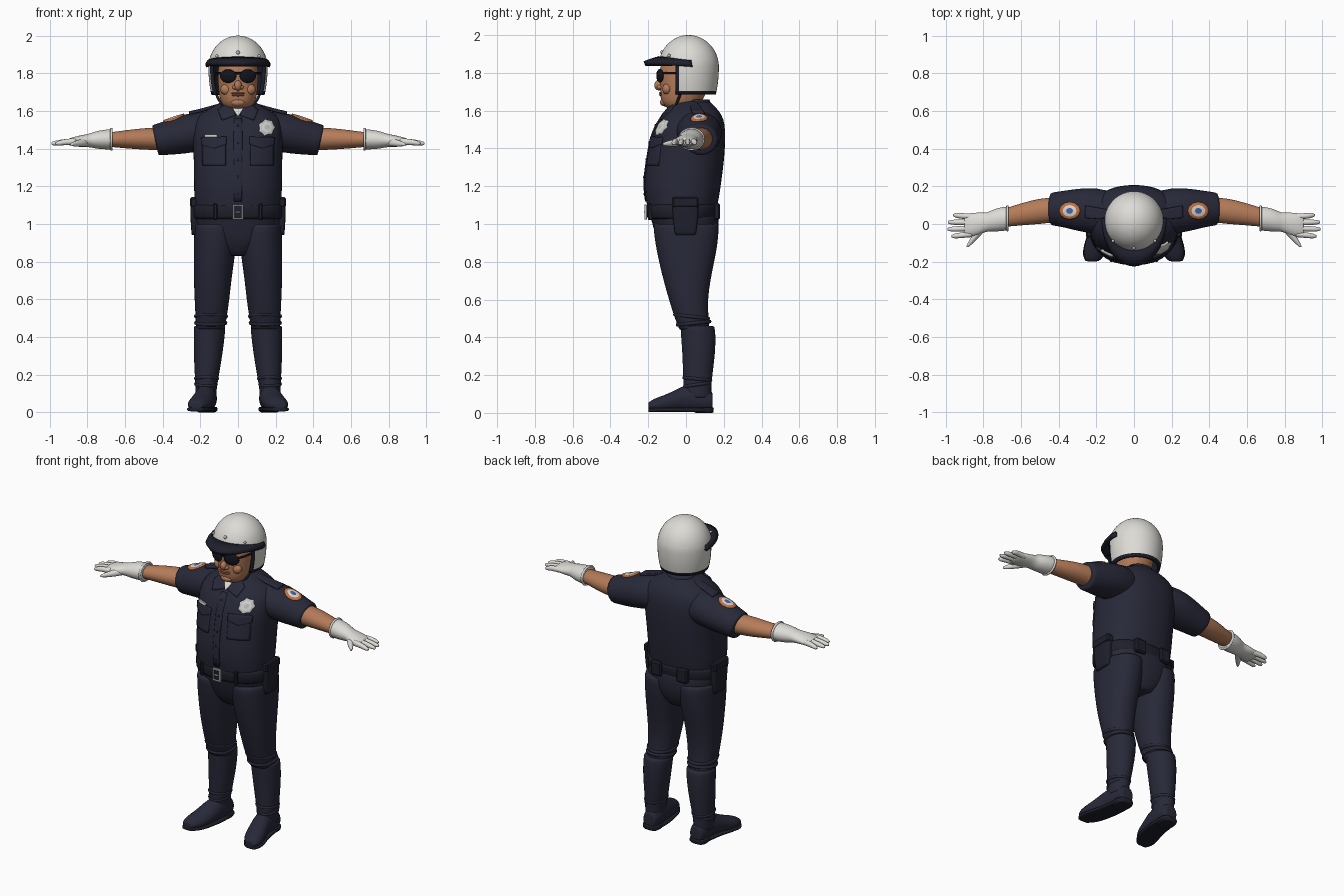
import bpy, bmesh
from math import sin, cos, pi, copysign, radians
from mathutils import Matrix, Vector, Euler

cube = bpy.data.objects.get("Cube")
if cube:
    bpy.data.objects.remove(cube, do_unlink=True)


def material(name, *rgb):
    mat = bpy.data.materials.new(name)
    mat.use_nodes = True
    mat.diffuse_color = (*rgb, 1)
    mat.node_tree.nodes["Principled BSDF"].inputs["Base Color"].default_value = (*rgb, 1)
    return mat


NAVY = material("navy cloth", .021, .022, .04)
DARK = material("dark leather", .013, .014, .024)
BLACK = material("black lens", .006, .007, .012)
SKIN = material("skin", .46, .2, .1)
LIP = material("lip", .33, .12, .075)
WHITE = material("white", .72, .71, .67)
SILVER = material("silver", .55, .56, .56)
ORANGE = material("orange", .55, .17, .05)
BLUE = material("blue", .07, .13, .4)


def finish(name, bm, mats, mirror=False, smooth=True):
    """Turn a bmesh into a linked object, optionally mirrored across x."""
    bmesh.ops.recalc_face_normals(bm, faces=bm.faces[:])
    for face in bm.faces:
        face.smooth = smooth
    mesh = bpy.data.meshes.new(name)
    bm.to_mesh(mesh)
    bm.free()
    for mat in mats:
        mesh.materials.append(mat)
    obj = bpy.data.objects.new(name, mesh)
    bpy.context.scene.collection.objects.link(obj)
    if mirror:
        obj.modifiers.new("mirror", "MIRROR").use_mirror_merge = False
    return obj


def loft(name, mat, axis, rings, mirror=False, power=2.0, shear=0, floor=-1, sides=24):
    """Skin superellipse rings (position, centre a, centre b, radius a, radius b)."""
    rings = list(rings)
    for end, inner in ((0, 1), (-1, -2)):
        near = [e + (i - e) * .04 for e, i in zip(rings[end], rings[inner])]
        rings.insert(1 if end == 0 else len(rings) - 1, near)
    bm = bmesh.new()
    loops = []
    for t, a, b, ra, rb in rings:
        loop = []
        for k in range(sides):
            c, s = cos(2 * pi * k / sides), sin(2 * pi * k / sides)
            u = copysign(abs(c) ** (2 / power), c) * ra
            v = copysign(abs(s) ** (2 / power), s) * rb
            co = [a + u, b + v]
            co.insert(axis, t + shear * v)
            co[2] = max(co[2], floor)
            loop.append(bm.verts.new(co))
        loops.append(loop)
    for low, high in zip(loops, loops[1:]):
        for k in range(sides):
            n = (k + 1) % sides
            bm.faces.new((low[k], low[n], high[n], high[k]))
    bm.faces.new(loops[0])
    bm.faces.new(loops[-1])
    obj = finish(name, bm, [mat], mirror)
    obj.modifiers.new("smooth", "SUBSURF").levels = 1
    return obj


def blob(name, mat, centre, radii, turn=0, mirror=False):
    bm = bmesh.new()
    bmesh.ops.create_uvsphere(bm, u_segments=20, v_segments=12, radius=1)
    place = Matrix.LocRotScale(Vector(centre), Euler((0, 0, radians(turn))), Vector(radii))
    bm.transform(place)
    return finish(name, bm, [mat], mirror)


def box(name, mat, centre, size, mirror=False):
    bm = bmesh.new()
    bmesh.ops.create_cube(bm, size=1)
    bm.transform(Matrix.LocRotScale(Vector(centre), None, Vector(size)))
    obj = finish(name, bm, [mat], mirror, smooth=False)
    obj.modifiers.new("bevel", "BEVEL").width = min(size) * .25
    return obj


def cord(name, mat, points, radius, closed=False, mirror=False):
    """Round cord through points, made from a curve."""
    curve = bpy.data.curves.new(name, "CURVE")
    curve.dimensions = "3D"
    curve.bevel_depth, curve.bevel_resolution, curve.use_fill_caps = radius, 2, True
    spline = curve.splines.new("NURBS")
    spline.points.add(len(points) - 1)
    for point, co in zip(spline.points, points):
        point.co = (*co, 1)
    spline.use_cyclic_u, spline.use_endpoint_u, spline.order_u = closed, not closed, 3
    temp = bpy.data.objects.new(name, curve)
    bm = bmesh.new()
    bm.from_mesh(bpy.data.meshes.new_from_object(temp))
    bpy.data.objects.remove(temp)
    return finish(name, bm, [mat], mirror)


def plate(name, mats, outline, target, top=False, mirror=False, steps=6, thick=.014):
    """Thin panel draped on a target, from the front or from above."""
    mid = sum((Vector(p) for p in outline), Vector((0, 0))) / len(outline)
    edge = [Vector(p).lerp(Vector(q), k / 4) for p, q in
            zip(outline, outline[1:] + outline[:1]) for k in range(4)]
    bm = bmesh.new()

    def vert(p):
        return bm.verts.new((p.x, p.y, 3) if top else (p.x, -1, p.y))

    loops = [[vert(p.lerp(mid, i / steps)) for p in edge] for i in range(steps)]
    centre = vert(mid)
    for i, loop in enumerate(loops):
        for k in range(len(edge)):
            n = (k + 1) % len(edge)
            rest = (loops[i + 1][n], loops[i + 1][k]) if i + 1 < steps else (centre,)
            bm.faces.new((loop[k], loop[n], *rest)).material_index = i * len(mats) // steps
    obj = finish(name, bm, mats, mirror)
    wrap = obj.modifiers.new("drape", "SHRINKWRAP")
    wrap.target, wrap.wrap_method = target, "PROJECT"
    wrap.use_project_y, wrap.use_project_z = not top, top
    wrap.use_positive_direction, wrap.use_negative_direction = not top, top
    solid = obj.modifiers.new("thickness", "SOLIDIFY")
    solid.thickness, solid.offset = thick, 0
    return obj


def rect(x, z, w, h):
    return [(x - w, z - h), (x + w, z - h), (x + w, z + h), (x - w, z + h)]


def round_outline(x, y, rx, ry, count=16, notch=1.0):
    return [(x + rx * cos(2 * pi * k / count) * (notch if k % 2 else 1),
             y + ry * sin(2 * pi * k / count) * (notch if k % 2 else 1)) for k in range(count)]


# Trousers, boots and shoes
loft("trouser_seat", NAVY, 2, [(.83, 0, .01, .07, .11), (.9, 0, .005, .19, .16),
     (1, 0, 0, .235, .178), (1.06, 0, -.015, .235, .182)], power=2.3)
loft("trouser_legs", NAVY, 2, [(.44, .147, .045, .076, .08), (.5, .143, .03, .083, .09),
     (.6, .138, .012, .093, .103), (.7, .135, .005, .1, .125), (.8, .128, .003, .108, .147),
     (.9, .122, .003, .114, .168), (1, .117, 0, .116, .175)], mirror=True, power=2.2)
loft("boot_shafts", NAVY, 2, [(.08, .17, .06, .055, .076), (.13, .17, .06, .057, .073),
     (.2, .165, .062, .065, .078), (.32, .158, .068, .078, .088), (.42, .152, .065, .084, .093),
     (.46, .15, .06, .083, .09)], mirror=True)
for z, x, y, rx, ry, tilt in ((.475, .145, .04, .08, .086, .1), (.51, .143, .03, .082, .09, -.12),
                              (.15, .17, .06, .054, .068, .15), (.18, .167, .06, .058, .071, -.1)):
    cord("cloth_folds", NAVY, [(x + rx * cos(k * pi / 8), y + ry * sin(k * pi / 8),
         z + tilt * ry * sin(k * pi / 8)) for k in range(16)], .01, closed=True, mirror=True)
shoe = [(.14, .165, .06, .04, .05), (.1, .165, .07, .055, .07), (0, .17, .08, .058, .075),
        (-.06, .185, .06, .061, .058), (-.12, .2, .045, .065, .047),
        (-.17, .215, .04, .055, .036), (-.198, .222, .035, .03, .02)]
loft("shoes", NAVY, 1, shoe, mirror=True, floor=.02)
loft("shoe_soles", DARK, 1, [(y, x, .016, rx + .004, .011) for y, x, _, rx, _ in shoe],
     mirror=True, power=4)
loft("shoe_heels", DARK, 2, [(0, .166, .095, .05, .05), (.03, .166, .095, .055, .053)],
     mirror=True, power=3)

# Shirt
shirt = loft("shirt", NAVY, 2, [(1.04, 0, -.02, .225, .178), (1.1, 0, -.02, .23, .188),
     (1.16, 0, -.02, .235, .2), (1.25, 0, -.015, .236, .207), (1.35, 0, 0, .236, .205),
     (1.45, 0, .01, .245, .2), (1.53, 0, .025, .242, .183), (1.58, 0, .035, .212, .155),
     (1.62, 0, .037, .14, .12), (1.65, 0, .03, .085, .095)], power=2.3)
sleeves = loft("sleeves", NAVY, 0, [(.1, .055, 1.5, .11, .1), (.2, .07, 1.493, .126, .104),
     (.3, .075, 1.473, .113, .1), (.38, .08, 1.455, .096, .088), (.44, .08, 1.444, .087, .08)],
     mirror=True, shear=.22)
loft("epaulettes", NAVY, 0, [(.1, .045, 1.63, .024, .01), (.18, .055, 1.607, .03, .01),
     (.26, .065, 1.588, .034, .01)], mirror=True, power=4)
plate("undershirt", [WHITE], [(-.045, 1.632), (0, 1.57), (.045, 1.632)], shirt)
plate("collar_points", [NAVY], [(.012, 1.575), (.085, 1.55), (.105, 1.6), (.06, 1.636),
      (.035, 1.632)], shirt, mirror=True, thick=.019)
loft("collar", NAVY, 2, [(1.625, 0, .045, .095, .09), (1.66, 0, .05, .083, .075)])
plate("button_placket", [NAVY], rect(0, 1.34, .02, .22), shirt)
plate("pockets", [NAVY], rect(.125, 1.385, .06, .075), shirt, mirror=True)
plate("pocket_flaps", [NAVY], [(.06, 1.46), (.19, 1.455), (.188, 1.42), (.125, 1.4),
      (.062, 1.422)], shirt, mirror=True, thick=.024)
for k in range(5):
    z = 1.16 + k * .09
    plate("shirt_button", [DARK], round_outline(0, z, .006, .006, 8), shirt, steps=2, thick=.019)
plate("chest_badge", [SILVER, WHITE, SILVER], round_outline(.15, 1.51, .043, .044, 14, .84),
      shirt, thick=.02)
plate("name_bar", [SILVER], rect(-.14, 1.465, .03, .007), shirt, thick=.026)
plate("shoulder_patches", [ORANGE, WHITE, BLUE], round_outline(.34, .07, .055, .044, 12),
      sleeves, top=True, mirror=True)

# Belt, buckle, holsters and pouches
loft("belt", DARK, 2, [(1.025, 0, -.018, .242, .187), (1.105, 0, -.018, .242, .193)], power=2.3)
box("buckle_plate", DARK, (0, -.21, 1.063), (.05, .012, .066))
for side in (-1, 1):
    box("buckle_upright", SILVER, (side * .024, -.214, 1.063), (.01, .014, .08))
    box("buckle_bar", SILVER, (0, -.214, 1.063 + side * .035), (.05, .014, .01))
box("buckle_prong", SILVER, (0, -.217, 1.063), (.026, .01, .008))
loft("holsters", DARK, 2, [(.94, .222, -.003, .024, .055), (1.05, .228, -.003, .027, .07),
     (1.14, .226, -.003, .025, .068)], mirror=True, power=5)
box("holster_flaps", DARK, (.238, -.003, 1.115), (.034, .14, .055), mirror=True)
box("belt_pouches", DARK, (.09, .162, 1.065), (.075, .035, .09), mirror=True)
box("belt_keepers", DARK, (.12, -.186, 1.065), (.02, .03, .088), mirror=True)

# Arms and gloves
loft("forearms", SKIN, 0, [(.38, .08, 1.452, .066, .062), (.5, .068, 1.452, .069, .058),
     (.58, .055, 1.45, .061, .05), (.69, .033, 1.448, .049, .038)], mirror=True)
loft("gloves", WHITE, 0, [(.665, .03, 1.45, .064, .055), (.72, .024, 1.448, .064, .052),
     (.765, .014, 1.446, .055, .044), (.785, .01, 1.444, .049, .036), (.83, 0, 1.44, .062, .032),
     (.88, -.006, 1.437, .063, .024), (.9, -.008, 1.436, .055, .016)], mirror=True)
cord("glove_cuff_hems", WHITE, [(.672, .03 + .064 * cos(k * pi / 8), 1.45 + .055 * sin(k * pi / 8))
     for k in range(16)], .007, closed=True, mirror=True)
for k, tip in enumerate((.96, .988, .99, .968)):
    y = .039 - k * .031
    loft("glove_fingers", WHITE, 0, [(.86, y, 1.437, .017, .019), (.92, y * 1.1, 1.436, .016, .017),
         (tip - .012, y * 1.2, 1.428, .014, .014), (tip, y * 1.2, 1.427, .006, .006)],
         mirror=True, sides=10)
loft("glove_thumbs", WHITE, 1, [(-.01, .8, 1.436, .03, .024), (-.06, .835, 1.43, .024, .02),
     (-.1, .868, 1.425, .016, .015), (-.122, .884, 1.423, .007, .007)], mirror=True, sides=12)

# Head and face
loft("head", SKIN, 2, [(1.56, 0, .035, .075, .08), (1.605, 0, .01, .076, .09),
     (1.625, 0, -.025, .078, .095), (1.65, 0, -.025, .094, .109), (1.7, 0, -.013, .104, .125),
     (1.75, 0, -.008, .107, .13), (1.8, 0, -.008, .11, .138), (1.87, 0, 0, .1, .125)], power=2.2)
blob("nose", SKIN, (0, -.142, 1.735), (.02, .026, .028))
blob("nostrils", SKIN, (.017, -.138, 1.725), (.013, .016, .012), mirror=True)
blob("cheeks", SKIN, (.06, -.1, 1.715), (.034, .025, .03), mirror=True)
blob("chin", SKIN, (0, -.113, 1.645), (.04, .025, .022))
for z in (1.684, 1.694):
    blob("lips", LIP, (0, -.132, z), (.036, .011, .006))

# Sunglasses
blob("sunglass_lenses", BLACK, (.052, -.138, 1.785), (.046, .012, .036), 20, mirror=True)
cord("sunglass_temples", BLACK, [(.09, -.125, 1.8), (.112, -.09, 1.8), (.118, -.01, 1.8)],
     .006, mirror=True)
box("sunglass_bridge", BLACK, (0, -.15, 1.8), (.04, .012, .012))

# Helmet shell with a face opening and dark trim
bm = bmesh.new()
bmesh.ops.create_uvsphere(bm, u_segments=48, v_segments=32, radius=1)
for v in bm.verts:
    v.co = (v.co.x * .157, v.co.y * .16 + .014, 1.83 + v.co.z * (.17 if v.co.z > 0 else .33))
for axis, cuts in ((2, (1.685, 1.705, 1.84, 1.865)), (1, (-.055, -.038))):
    for cut in cuts:
        normal = Vector([float(i == axis) for i in range(3)])
        bmesh.ops.bisect_plane(bm, geom=bm.verts[:] + bm.edges[:] + bm.faces[:],
                               plane_co=normal * cut, plane_no=normal)
opening = []
for face in bm.faces:
    c = face.calc_center_median()
    if c.z < 1.685 or (c.y < -.055 and c.z < 1.84):
        opening.append(face)
    face.material_index = int(c.z < 1.705 or (c.y < -.038 and c.z < 1.865))
bmesh.ops.delete(bm, geom=opening, context="FACES")
shell = finish("helmet", bm, [WHITE, DARK]).modifiers.new("thickness", "SOLIDIFY")
shell.thickness, shell.offset = .016, -1
shell.material_offset, shell.material_offset_rim = 1, 1

# Helmet peak, snaps and chin strap
bm = bmesh.new()
rows = []
for k in range(25):
    a = radians(-95 + k * 190 / 24)
    rows.append([bm.verts.new((r * sin(a), .014 - f * cos(a), z + .014 * cos(a)))
                 for r, f, z in ((.152, .155, 1.862), (.16, .2, 1.848), (.158, .234, 1.835))])
for one, two in zip(rows, rows[1:]):
    for k in range(2):
        bm.faces.new((one[k], two[k], two[k + 1], one[k + 1]))
peak = finish("helmet_peak", bm, [DARK]).modifiers.new("thickness", "SOLIDIFY")
peak.thickness, peak.offset = .026, 0
blob("front_snap", SILVER, (0, -.128, 1.91), (.01, .008, .01))
blob("side_snaps", SILVER, (.112, -.09, 1.892), (.008, .008, .008), mirror=True)
cord("chin_strap", DARK, [(.125, -.02, 1.72), (.108, -.04, 1.66), (.06, -.06, 1.613),
     (0, -.075, 1.6), (-.06, -.06, 1.613), (-.108, -.04, 1.66), (-.125, -.02, 1.72)], .007)
